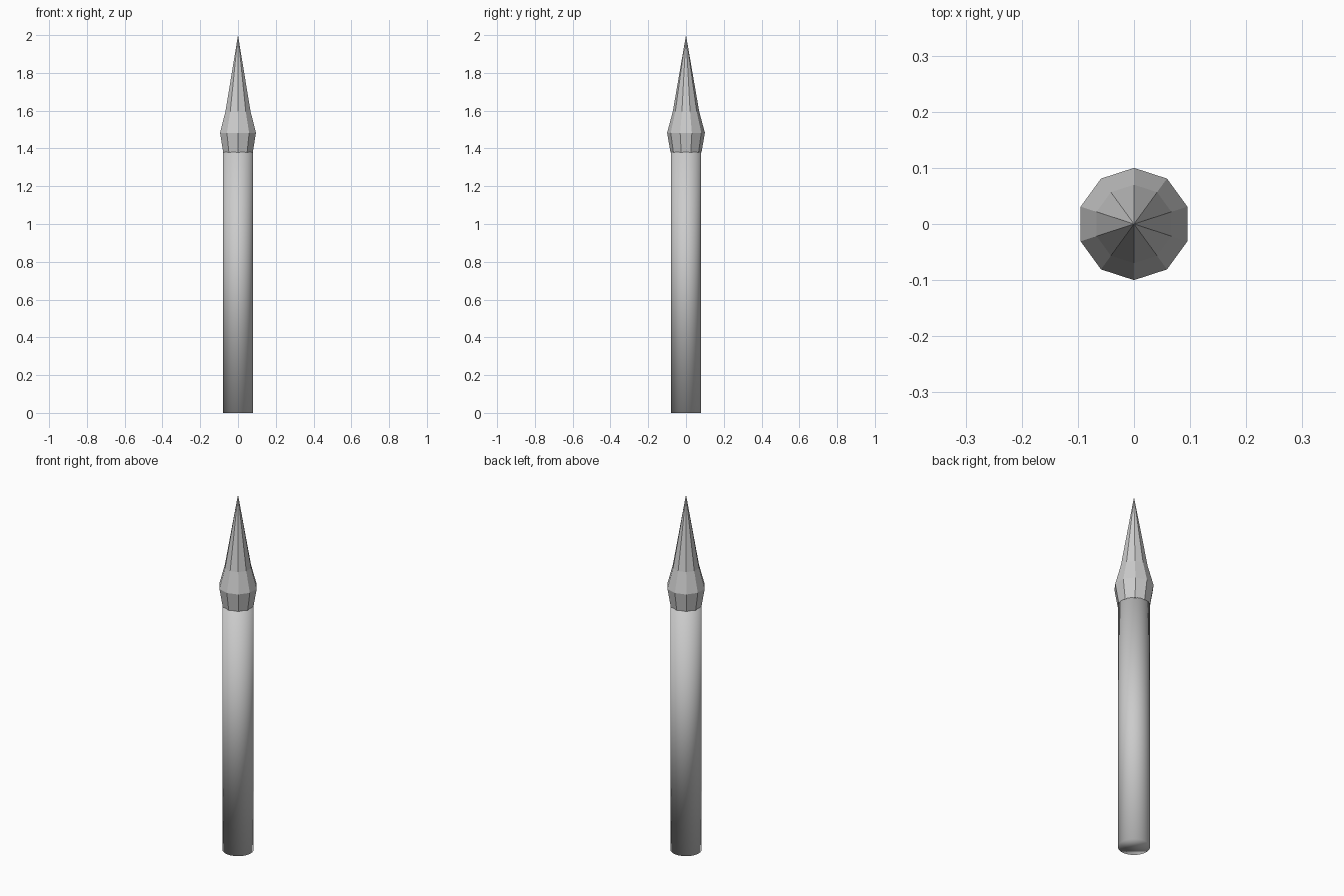
import bpy, bmesh, math

if "Cube" in bpy.data.objects:
    bpy.data.objects.remove(bpy.data.objects["Cube"])


def lathe(name, profile, sides, smooth):
    """Revolve (radius, z) points about z; the ends are closed with a cap or a point."""
    bm = bmesh.new()
    rings = []
    for r, z in profile:
        if r == 0:
            rings.append([bm.verts.new((0, 0, z))] * sides)
            continue
        angles = [math.pi / 2 + 2 * math.pi * i / sides for i in range(sides)]
        rings.append([bm.verts.new((r * math.cos(a), r * math.sin(a), z)) for a in angles])
    for low, high in zip(rings, rings[1:]):
        for i in range(sides):
            j = (i + 1) % sides
            corners = [low[i], low[j], high[j], high[i]]
            bm.faces.new(list(dict.fromkeys(corners)))
    bm.faces.new(rings[0][::-1])
    if profile[-1][0] > 0:
        bm.faces.new(rings[-1])
    bmesh.ops.recalc_face_normals(bm, faces=bm.faces[:])
    for f in bm.faces:
        f.smooth = smooth
    mesh = bpy.data.meshes.new(name)
    bm.to_mesh(mesh)
    bm.free()
    obj = bpy.data.objects.new(name, mesh)
    bpy.context.collection.objects.link(obj)
    return obj


# Round post, softly shaded through to its end caps
lathe("post_shaft", [(0.08, 0), (0.08, 1.38)], 32, True)

# Ten-sided faceted spike that flares out, then tapers to a point
lathe("spike_tip", [(0.082, 1.378), (0.1, 1.483), (0.07, 1.595), (0, 2.0)], 10, False)
